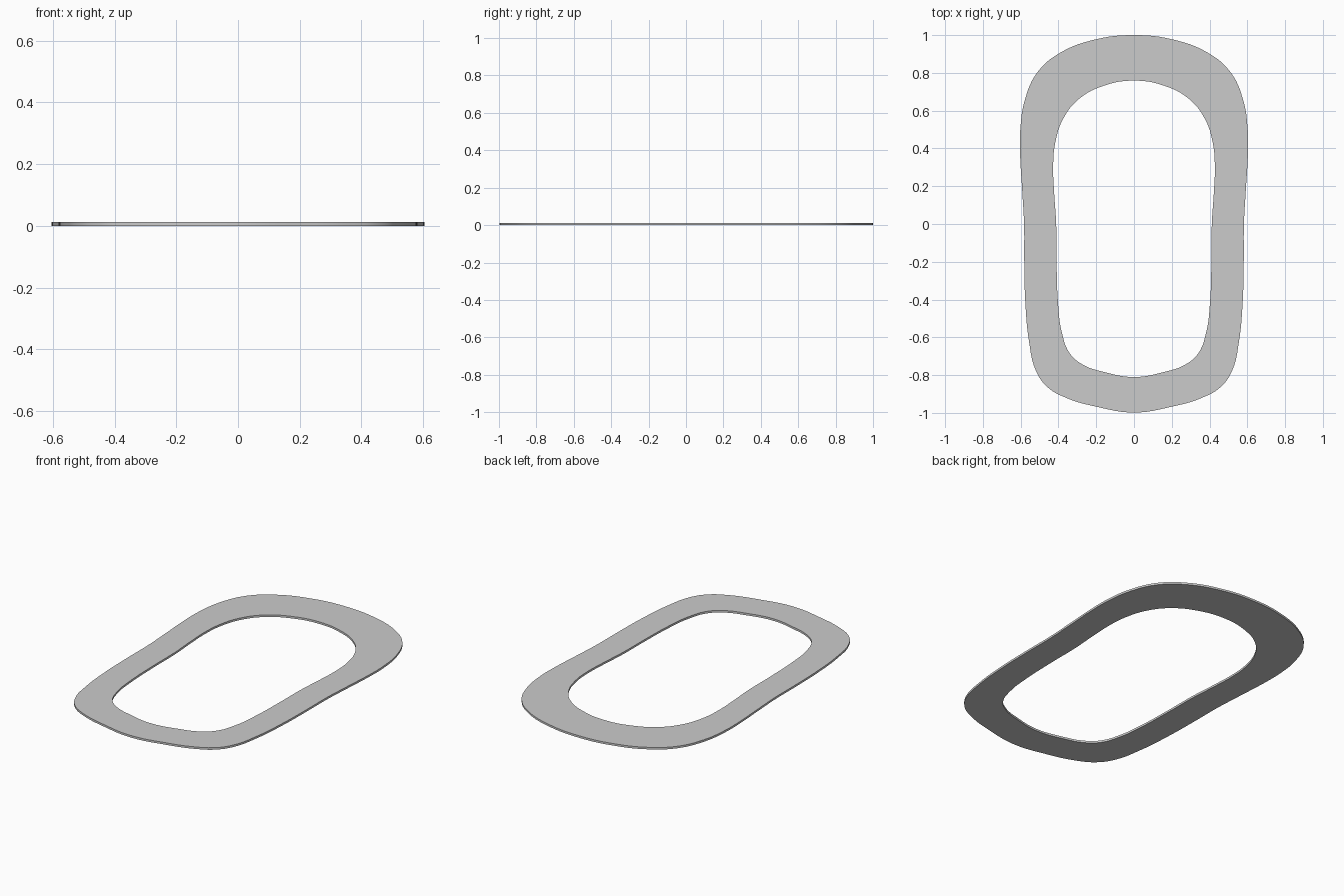
import bpy, bmesh

if "Cube" in bpy.data.objects:
    bpy.data.objects.remove(bpy.data.objects["Cube"])

THICKNESS = 0.012

# Right halves of the outlines, from back centre to front centre
OUTER = [(0, 1), (0.2, 0.978), (0.39, 0.907), (0.51, 0.805), (0.577, 0.66),
         (0.602, 0.5), (0.603, 0.37), (0.592, 0.18), (0.582, 0), (0.581, -0.2),
         (0.575, -0.42), (0.556, -0.62), (0.52, -0.775), (0.46, -0.862),
         (0.36, -0.92), (0.2, -0.967), (0, -0.998)]
INNER = [(0, 0.759), (0.16, 0.732), (0.29, 0.663), (0.375, 0.557), (0.417, 0.43),
         (0.428, 0.31), (0.423, 0.17), (0.412, 0.0), (0.41, -0.2), (0.402, -0.42),
         (0.383, -0.57), (0.34, -0.685), (0.27, -0.745), (0.16, -0.783), (0, -0.81)]


def add_outline(curve, half):
    """Closed smooth loop from a half outline mirrored across x."""
    pts = half + [(-x, y) for x, y in reversed(half[1:-1])]
    spline = curve.splines.new('BEZIER')
    spline.bezier_points.add(len(pts) - 1)
    for bp, (x, y) in zip(spline.bezier_points, pts):
        bp.co = (x, y, 0)
        bp.handle_left_type = bp.handle_right_type = 'AUTO'
    spline.use_cyclic_u = True
    spline.resolution_u = 6


# Flat ring plate: outer loop with the inner loop as its hole
curve = bpy.data.curves.new("ring_plate", 'CURVE')
curve.dimensions = '2D'
curve.fill_mode = 'BOTH'
curve.extrude = THICKNESS / 2
add_outline(curve, OUTER)
add_outline(curve, INNER)
ring = bpy.data.objects.new("ring_plate", curve)
ring.location.z = THICKNESS / 2
bpy.context.collection.objects.link(ring)

# Turn into a welded mesh with smooth rims and crisp edges
bpy.context.view_layer.objects.active = ring
ring.select_set(True)
bpy.ops.object.convert(target='MESH')
ring = bpy.context.object
bm = bmesh.new()
bm.from_mesh(ring.data)
bmesh.ops.remove_doubles(bm, verts=bm.verts, dist=0.0005)
bmesh.ops.recalc_face_normals(bm, faces=bm.faces)
bm.to_mesh(ring.data)
bm.free()
bpy.ops.object.shade_smooth_by_angle()
